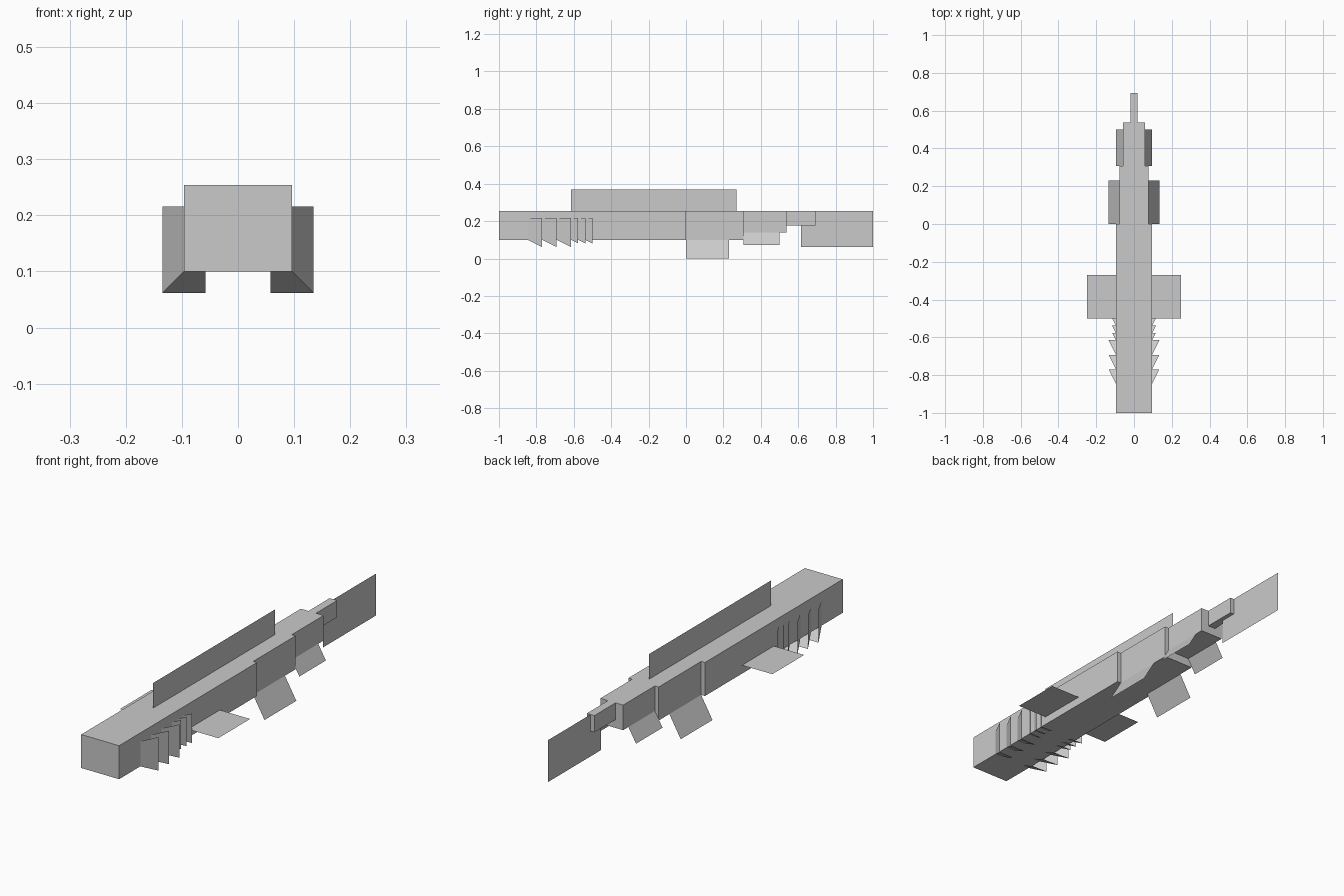
import bpy, bmesh

if "Cube" in bpy.data.objects:
    bpy.data.objects.remove(bpy.data.objects["Cube"])

U = 2 / 104      # one design unit; the model is 104 units long
BELLY = 5.2      # height of the belly
BACK = 13.2      # height of the flat back

grey = bpy.data.materials.new("plain grey")
grey.diffuse_color = (0.59, 0.59, 0.59, 1)
grey.use_nodes = True
grey.node_tree.nodes["Principled BSDF"].inputs["Base Color"].default_value = grey.diffuse_color


def make(name, build):
    bm = bmesh.new()
    build(bm)
    bmesh.ops.scale(bm, vec=(U, U, U), verts=bm.verts)
    mesh = bpy.data.meshes.new(name)
    bm.to_mesh(mesh)
    bm.free()
    mesh.materials.append(grey)
    obj = bpy.data.objects.new(name, mesh)
    bpy.context.collection.objects.link(obj)
    return obj


def box(name, half_width, y0, y1, z0, z1):
    def build(bm):
        bmesh.ops.create_cube(bm, size=1)
        for v in bm.verts:
            v.co = (half_width if v.co.x > 0 else -half_width,
                    y1 if v.co.y > 0 else y0,
                    z1 if v.co.z > 0 else z0)
    return make(name, build)


def sheets(name, quads, mirrored=False):
    """Paper-thin fins made of single faces, optionally on both sides."""
    def build(bm):
        for quad in quads:
            bm.faces.new([bm.verts.new(p) for p in quad])
    obj = make(name, build)
    if mirrored:
        obj.modifiers.new("both sides", 'MIRROR').use_axis[0] = True
    return obj


def upright(y0, y1, z0, z1):
    return [(0, y0, z0), (0, y1, z0), (0, y1, z1), (0, y0, z1)]


def slanted(y0, y1, inner, outer):
    (xi, zi), (xo, zo) = inner, outer
    return [(xi, y0, zi), (xo, y0, zo), (xo, y1, zo), (xi, y1, zi)]


# Body, stepping narrower and shallower toward the tail
box("body", 5, -52, 0, BELLY, BACK)
box("rear_body", 4, 0, 16, BELLY, BACK)
box("tail_base", 3, 16, 28, BELLY + 2, BACK)
box("tail_tip", 1, 28, 36, BELLY + 4, BACK)

# Upright fins on the centre line
sheets("dorsal_fin", [upright(-32, 14, BACK, BACK + 6)])
sheets("tail_fin", [upright(32, 52, BELLY - 2, BACK)])

# Paired fins
sheets("pectoral_fins", [slanted(-26, -14, (5, BELLY + 2), (13, BELLY + 2))], True)
sheets("pelvic_fins", [slanted(0, 12, (4, BELLY), (7, 0))], True)
sheets("rear_fins", [slanted(16, 26, (3, BELLY + 2), (5, BELLY + 2 - 3.46))], True)

# Gill frills: mitred side and bottom flaps flaring backwards
frills = []
for y0, y1, flare in [(-44, -40, 2), (-40, -36, 2), (-36, -32, 2),
                      (-32, -30, 1), (-30, -28, 1), (-28, -26, 1)]:
    xo, zo, top = 5 + flare, BELLY - flare, BACK - 2
    frills.append([(5, y0, BELLY), (xo, y1, zo), (xo, y1, top), (5, y0, top)])
    frills.append([(5, y0, BELLY), (3, y0, BELLY), (3, y1, zo), (xo, y1, zo)])
sheets("gill_frills", frills, True)
